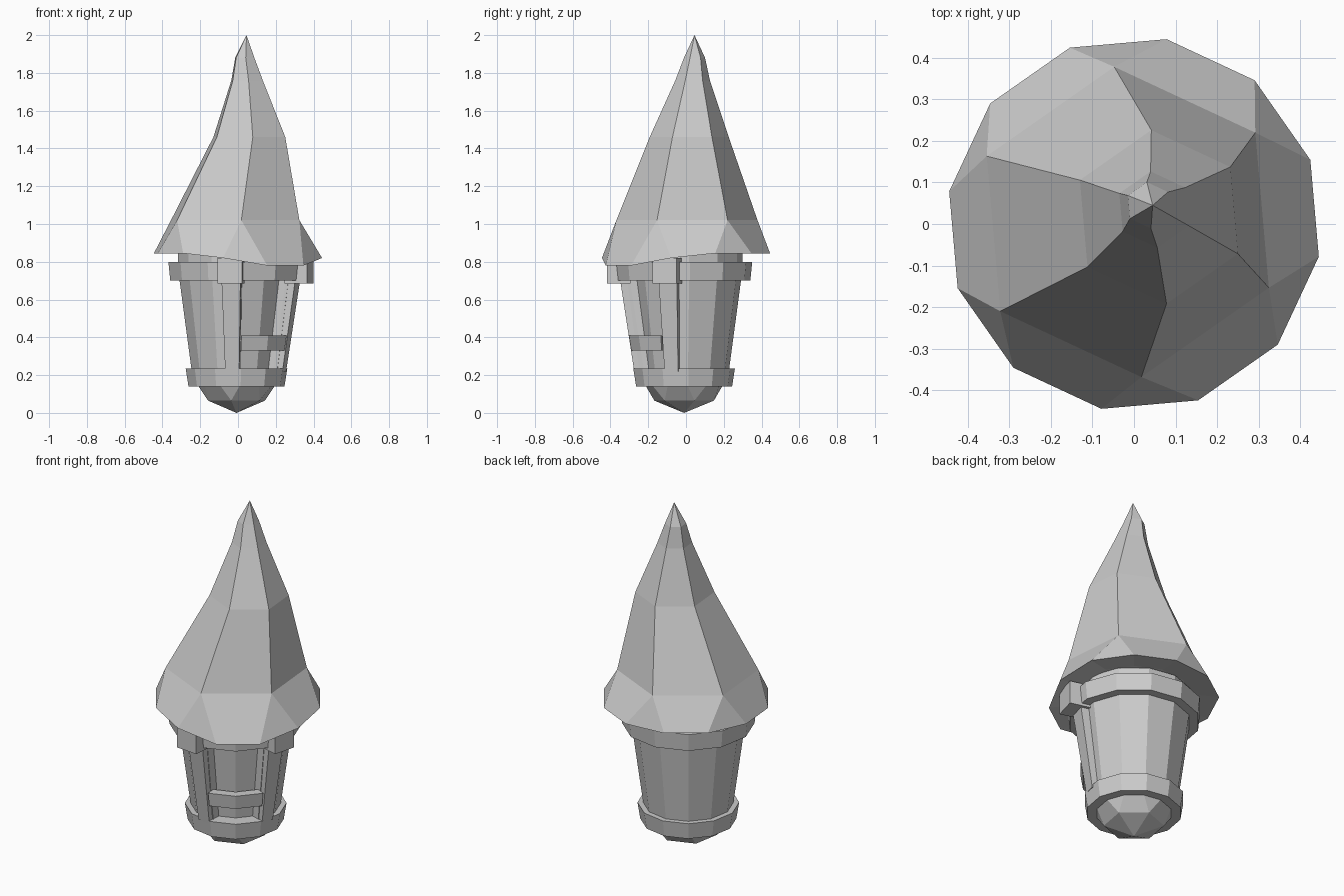
import bpy, bmesh
from math import radians, sin, cos

cube = bpy.data.objects.get("Cube")
if cube:
    bpy.data.objects.remove(cube)

stone = bpy.data.materials.new("light_grey")
stone.use_nodes = True
GREY = (0.6, 0.6, 0.6, 1)
stone.diffuse_color = GREY
stone.node_tree.nodes["Principled BSDF"].inputs["Base Color"].default_value = GREY

CX, CY = -0.008, -0.01      # tower axis
FACING = -55                # compass direction of the window
SIDES = [FACING + 30 * i for i in range(12)]


def polar(angle, r, z, cx=CX, cy=CY):
    a = radians(angle)
    return (cx + r * cos(a), cy + r * sin(a), z)


def finish(name, bm):
    bmesh.ops.recalc_face_normals(bm, faces=bm.faces)
    mesh = bpy.data.meshes.new(name)
    bm.to_mesh(mesh)
    bm.free()
    mesh.materials.append(stone)
    obj = bpy.data.objects.new(name, mesh)
    bpy.context.collection.objects.link(obj)
    return obj


def bridge(bm, a, b):
    for i in range(len(a)):
        j = (i + 1) % len(a)
        bm.faces.new((a[i], a[j], b[j], b[i]))


def loft(name, rings):
    """Solid through equal-length rings of points, capped at both ends."""
    bm = bmesh.new()
    loops = [[bm.verts.new(p) for p in ring] for ring in rings]
    for a, b in zip(loops, loops[1:]):
        bridge(bm, a, b)
    bm.faces.new(loops[0])
    bm.faces.new(loops[-1])
    return finish(name, bm)


def spire(name, rim, hexes, tip, inner=None):
    """Twelve-sided rim narrowing to six ridges that meet at a tip."""
    bm = bmesh.new()
    rim = [bm.verts.new(p) for p in rim]
    loops = [[bm.verts.new(p) for p in ring] for ring in hexes]
    for i, v in enumerate(loops[0]):
        j = (i + 1) % 6
        bm.faces.new((rim[2 * i], rim[2 * i + 1], v))
        bm.faces.new((rim[2 * i + 1], rim[2 * j], loops[0][j], v))
    for a, b in zip(loops, loops[1:]):
        bridge(bm, a, b)
    top = bm.verts.new(tip)
    for i in range(6):
        bm.faces.new((loops[-1][i], loops[-1][(i + 1) % 6], top))
    if inner:
        lip = [bm.verts.new(p) for p in inner]
        bridge(bm, rim, lip)
        bm.faces.new(lip)
    else:
        bm.faces.new(rim)
    return finish(name, bm)


# Crooked roof: the rim dips over the window
RIDGES = [-25 + 60 * i for i in range(6)]
EAVES = [r + d for r in RIDGES for d in (-15, 15)]


def eave_height(angle):
    off = abs((angle - FACING + 180) % 360 - 180)
    return 0.78 if off < 20 else 0.82 if off < 50 else 0.845


roof_rings = [(-0.015, 0.005, 0.375, 1.02), (0.06, 0.017, 0.21, 1.46),
              (0.048, 0.035, 0.092, 1.76), (0.036, 0.045, 0.056, 1.88)]
spire("roof",
      [polar(a, 0.452, eave_height(a), 0, 0) for a in EAVES],
      [[polar(a, r, z, x, y) for a in RIDGES] for x, y, r, z in roof_rings],
      (0.045, 0.045, 2.0),
      [polar(a, 0.30, eave_height(a) + 0.02, 0, 0) for a in EAVES])

# Faceted pendant under the tower
spire("pendant",
      [polar(a, 0.205, 0.145) for a in SIDES],
      [[polar(FACING + 15 + 60 * i, 0.16, 0.065) for i in range(6)]],
      (CX, CY, 0.0))

# Tapered wall with a recessed window bay
WALL = [(FACING + 30 * i, 0) for i in range(1, 12)]
WALL += [(FACING + d, -0.05) for d in (-30, 0, 30)]
loft("wall", [[polar(a, r + d, z) for a, d in WALL]
              for r, z in ((0.235, 0.20), (0.305, 0.72))])
loft("wall_top", [[polar(a, 0.31, z) for a in SIDES] for z in (0.70, 0.86)])

# Stone bands
for name, bottom, top in (("lower_band", (0.255, 0.14), (0.27, 0.235)),
                          ("upper_band", (0.352, 0.70), (0.362, 0.80))):
    loft(name, [[polar(a, r, z) for a in SIDES] for r, z in (bottom, top)])


def upright(name, angle, levels):
    """Radial block; each level is (inner r, outer r, half width, z)."""
    a = radians(angle)
    rings = []
    for r0, r1, w, z in levels:
        rings.append([(CX + r * cos(a) - s * sin(a), CY + r * sin(a) + s * cos(a), z)
                      for r, s in ((r0, -w), (r1, -w), (r1, w), (r0, w))])
    loft(name, rings)


# Posts and corbels either side of the window
for side, d in (("left", 40), ("right", -40)):
    upright(side + "_post", FACING + d,
            [(0.18, 0.262, 0.037, 0.22), (0.24, 0.335, 0.05, 0.70)])
    upright(side + "_corbel", FACING + d,
            [(0.28, 0.405, 0.066, 0.685), (0.28, 0.405, 0.066, 0.82)])

# Window sill rail following the bay
ARC = (FACING - 30, FACING, FACING + 30)
loft("window_rail", [[polar(a, r, z) for a in ARC] +
                     [polar(a, r - 0.055, z) for a in reversed(ARC)]
                     for r, z in ((0.28, 0.33), (0.293, 0.41))])
